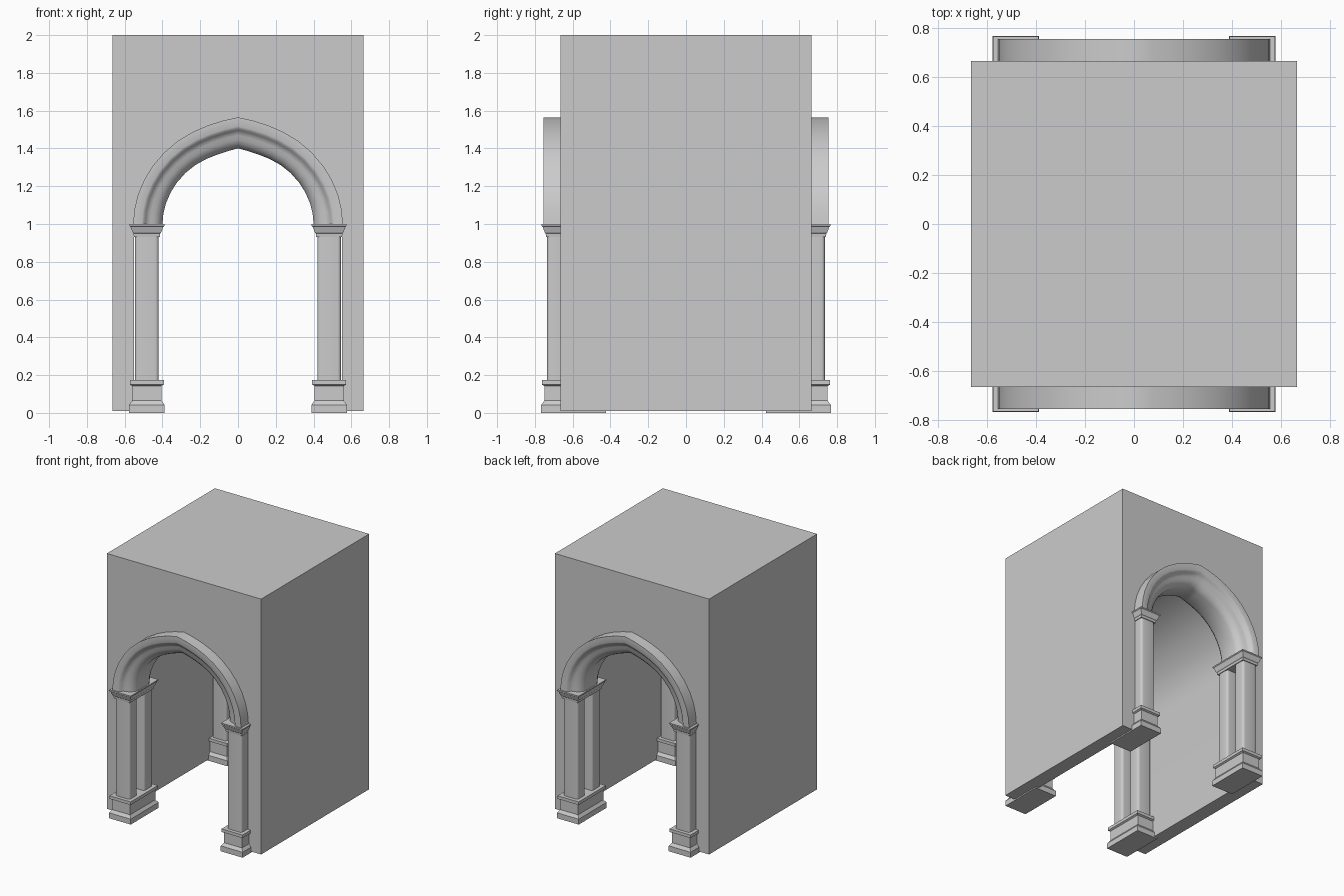
import bpy, bmesh
from math import cos, sin, radians

cube = bpy.data.objects.get("Cube")
if cube:
    bpy.data.objects.remove(cube, do_unlink=True)

stone = bpy.data.materials.new("grey_stone")
stone.use_nodes = True
stone.diffuse_color = (0.6, 0.6, 0.6, 1)
stone.node_tree.nodes["Principled BSDF"].inputs["Base Color"].default_value = (0.6, 0.6, 0.6, 1)

SPRING = 1.0       # height where the arches start
PILLAR_X = 0.4825  # pillar centre
PILLAR_Y = 0.595


def finish(bm, name, angle=30):
    bmesh.ops.recalc_face_normals(bm, faces=bm.faces)
    mesh = bpy.data.meshes.new(name)
    bm.to_mesh(mesh)
    bm.free()
    mesh.materials.append(stone)
    obj = bpy.data.objects.new(name, mesh)
    bpy.context.collection.objects.link(obj)
    bpy.ops.object.select_all(action="DESELECT")
    obj.select_set(True)
    bpy.context.view_layer.objects.active = obj
    bpy.ops.object.shade_smooth_by_angle(angle=radians(angle))
    return obj


def bridge(bm, rings, closed=True):
    n = len(rings[0])
    for a, b in zip(rings, rings[1:]):
        for i in range(n if closed else n - 1):
            j = (i + 1) % n
            bm.faces.new((a[i], a[j], b[j], b[i]))


# Slightly pointed arch: radius factor at each angle of one half
HALF = [(0, 1), (8, .998), (16, .994), (25, .989), (34, .984), (44, .98),
        (54, .978), (64, .978), (73, .983), (82, .997), (90, 1.018)]
ARCH = HALF + [(180 - a, f) for a, f in HALF[-2::-1]]


def arch_points(offset):
    pts = []
    for a, f in ARCH:
        s = sin(radians(a))
        r = 0.555 * f - offset * (1 + 0.06 * s ** 6)
        pts.append((r * cos(radians(a)), SPRING + r * s))
    return pts


# Block with the passage running through it
bm = bmesh.new()
bottom = 0.01
outline = [(0.55, bottom)] + arch_points(0.005) + [(-0.55, bottom)]
outer = [(0.665, bottom)]
for x, z in outline[1:-1]:
    # project each arch point onto the rectangle around it
    dx, dz = x, z - SPRING
    t = min(0.665 / max(abs(dx), 1e-6), 1 / max(dz, 1e-6))
    outer.append((dx * t, SPRING + dz * t))
outer.append((-0.665, bottom))
corner = [(0.665, 2), (-0.665, 2)]
loops = []
for y in (-0.665, 0.665):
    loops.append(([bm.verts.new((x, y, z)) for x, z in outline],
                  [bm.verts.new((x, y, z)) for x, z in outer]))
for inner, edge in loops:
    for i in range(len(inner) - 1):
        quad = [inner[i], inner[i + 1], edge[i + 1], edge[i]]
        a, b = edge[i].co, edge[i + 1].co
        if abs(a.x - b.x) > 1e-4 and abs(a.z - b.z) > 1e-4:
            side = 0.665 if a.x > 0 else -0.665
            quad.insert(3, bm.verts.new((side, a.y, 2)))
        bm.faces.new(quad)
bm.verts.ensure_lookup_table()
bridge(bm, [loops[0][0], loops[1][0]], closed=False)
for k in (0, -1):
    bm.faces.new((loops[0][0][k], loops[0][1][k], loops[1][1][k], loops[1][0][k]))


def plain_face(corners):
    bm.faces.new([bm.verts.new(c) for c in corners])


w = 0.665
plain_face([(-w, -w, 2), (w, -w, 2), (w, w, 2), (-w, w, 2)])
for x in (-w, w):
    plain_face([(x, -w, bottom), (x, w, bottom), (x, w, 2), (x, -w, 2)])
bmesh.ops.remove_doubles(bm, verts=bm.verts, dist=1e-5)
finish(bm, "block")

# Moulded arch section: (distance in from the outer curve, depth from the centre)
MOULD = [(0, .16), (.045, .16), (.055, .155), (.065, .143), (.075, .132),
         (.09, .126), (.11, .12), (.13, .108), (.145, .09), (.155, .068)]
SECTION = MOULD + [(d, -y) for d, y in reversed(MOULD)]


def make_arch(name, y0):
    bm = bmesh.new()
    columns = [[bm.verts.new((x, y0 + y, z)) for x, z in arch_points(d)] for d, y in SECTION]
    rings = list(zip(*columns))
    bridge(bm, rings)
    bm.faces.new(rings[0])
    bm.faces.new(rings[-1])
    finish(bm, name)


def stacked(name, profile, x0, y0):
    """Rectangular moulding: a list of (height, overhang) around the shafts."""
    bm = bmesh.new()
    rings = []
    for z, o in profile:
        hx, hy = 0.0625 + o, 0.14 + o
        rings.append([bm.verts.new((x0 + sx * hx, y0 + sy * hy, z))
                      for sx, sy in ((-1, -1), (1, -1), (1, 1), (-1, 1))])
    bridge(bm, rings)
    bm.faces.new(rings[0])
    bm.faces.new(rings[-1])
    finish(bm, name, 15)


def shaft(name, x0, y0):
    """Upright post with rounded corners."""
    bm = bmesh.new()
    bmesh.ops.create_cube(bm, size=1)
    for v in bm.verts:
        v.co = (x0 + v.co.x * 0.125, y0 + v.co.y * 0.1, 0.55 + v.co.z * 0.78)
    upright = [e for e in bm.edges if abs(e.verts[0].co.z - e.verts[1].co.z) > 0.1]
    bmesh.ops.bevel(bm, geom=upright, offset=0.018, segments=4, profile=0.5, affect="EDGES")
    finish(bm, name, 40)


BASE = [(0, .032), (.042, .032), (.065, .015), (.143, .015), (.15, .028), (.174, .028)]
CAPITAL = [(.93, .006), (.95, .008), (.955, .013), (.985, .024), (.99, .03), (1, .03)]

for end, sy in (("front", -1), ("back", 1)):
    make_arch(end + "_arch", sy * PILLAR_Y)
    for side, sx in (("left", 1), ("right", -1)):
        name = end + "_" + side
        x, y = sx * PILLAR_X, sy * PILLAR_Y
        stacked(name + "_base", BASE, x, y)
        stacked(name + "_capital", CAPITAL, x, y)
        for part, dy in (("outer", 0.09), ("inner", -0.09)):
            shaft(name + "_" + part + "_shaft", x, y + sy * dy)
